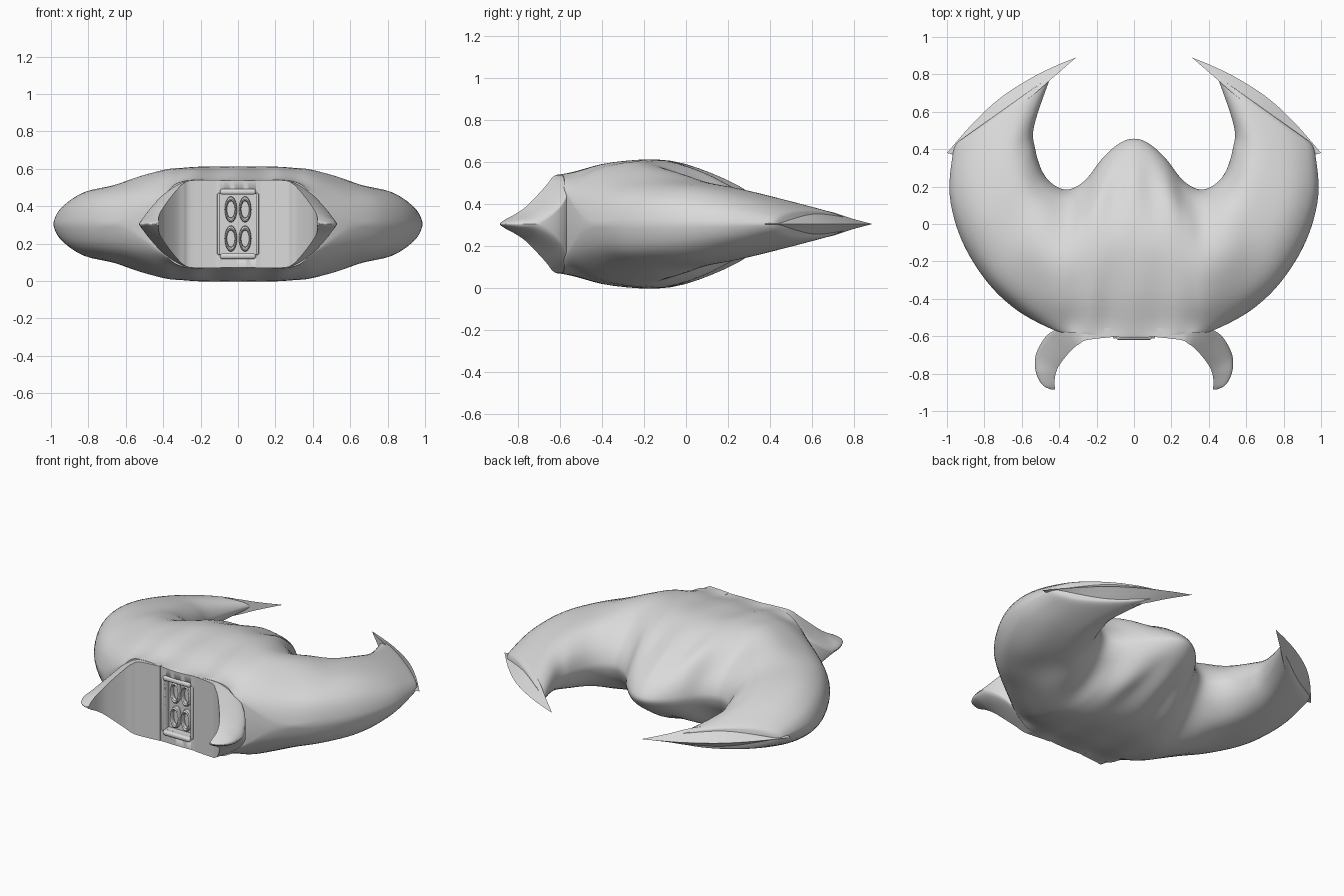
import bpy, bmesh, math

if "Cube" in bpy.data.objects:
    bpy.data.objects.remove(bpy.data.objects["Cube"])

MID = 0.305  # height of the horizontal symmetry plane

hull_grey = bpy.data.materials.new("hull_grey")
hull_grey.diffuse_color = (0.7, 0.7, 0.7, 1)
hull_grey.use_nodes = True
hull_grey.node_tree.nodes["Principled BSDF"].inputs["Base Color"].default_value = hull_grey.diffuse_color


def finish(ob, name, mirror=False, angle=40):
    ob.name = name
    ob.data.materials.append(hull_grey)
    bpy.ops.object.select_all(action='DESELECT')
    ob.select_set(True)
    bpy.context.view_layer.objects.active = ob
    bpy.ops.object.shade_smooth_by_angle(angle=math.radians(angle))
    if mirror:
        ob.modifiers.new("mirror", 'MIRROR')
    return ob


def spline(rows, n):
    """Catmull-Rom resampling of a list of equally long rows."""
    out = []
    for i in range(len(rows) - 1):
        p1, p2 = rows[i], rows[i + 1]
        p0 = rows[i - 1] if i else p1
        p3 = rows[i + 2] if i + 2 < len(rows) else p2
        for k in range(n):
            t = k / n
            out.append([0.5 * (2 * b + (c - a) * t + (2 * a - 5 * b + 4 * c - d) * t * t
                               + (3 * b - a - 3 * c + d) * t ** 3)
                        for a, b, c, d in zip(p0, p1, p2, p3)])
    out.append(list(rows[-1]))
    return out


def loft(name, rows, n=6, m=4, mirror=False):
    """Skin sections: outer x, y, inner x, y, then half heights at even angles across."""
    bm = bmesh.new()
    rings = []
    for ax, ay, bx, by, *hs in spline(rows, n):
        heights = [max(h[0], 0) for h in spline([[h] for h in hs], m)]
        top, low = [], []
        for j, h in enumerate(heights):
            t = (1 - math.cos(math.pi * j / (len(heights) - 1))) / 2
            x, y = ax + (bx - ax) * t, ay + (by - ay) * t
            top.append(bm.verts.new((x, y, MID + h)))
            low.append(bm.verts.new((x, y, MID - h)))
        rings.append(top + low[::-1])
    for r, s in zip(rings, rings[1:]):
        for j in range(len(r)):
            k = (j + 1) % len(r)
            bm.faces.new((r[j], r[k], s[k], s[j]))
    bm.faces.new(rings[0])
    bm.faces.new(rings[-1][::-1])
    bmesh.ops.remove_doubles(bm, verts=bm.verts, dist=1e-5)
    bmesh.ops.recalc_face_normals(bm, faces=bm.faces)
    me = bpy.data.meshes.new(name)
    bm.to_mesh(me)
    bm.free()
    ob = bpy.data.objects.new(name, me)
    bpy.context.collection.objects.link(ob)
    return finish(ob, name, mirror)


def box(name, x, y, z, sx, sy, sz, bevel=0.0):
    bpy.ops.mesh.primitive_cube_add(size=1, location=(x, y, z))
    ob = bpy.context.object
    ob.scale = (sx, sy, sz)
    bpy.ops.object.transform_apply(location=False, rotation=False, scale=True)
    if bevel:
        b = ob.modifiers.new("bevel", 'BEVEL')
        b.width, b.segments = bevel, 3
    return finish(ob, name)


# Crescent hull with both wings, from one wing end to the other
half = [
    (0.00, -.610, .000, .456, .232, .248, .295, .302, .213, .09, 0),
    (0.14, -.600, .080, .430, .235, .238, .285, .302, .200, .09, 0),
    (0.24, -.590, .170, .350, .235, .248, .293, .302, .230, .10, 0),
    (0.33, -.580, .260, .235, .215, .225, .280, .298, .235, .10, 0),
    (0.42, -.570, .350, .185, .140, .190, .262, .290, .220, .11, 0),
    (0.62, -.465, .430, .210, .000, .130, .210, .255, .215, .11, 0),
    (0.785, -.310, .490, .280, .000, .120, .188, .210, .188, .10, 0),
    (0.92, -.090, .528, .400, .000, .105, .170, .180, .160, .09, 0),
    (.985, 0.150, .535, .520, .000, .075, .125, .138, .125, .07, 0),
    (.968, 0.380, .455, .760, .000, .042, .072, .078, .064, .032, 0),
    (.940, 0.440, .425, .805, .000, .028, .045, .050, .040, .018, 0),
]
left = [(-r[0], r[1], -r[2], *r[3:]) for r in half[:0:-1]]
hull = loft("hull", left + half)

# Recess in the nose
cutter = box("nose_cutter", 0, -0.61, MID, 0.19, 0.12, 0.32)
cutter.hide_render = True
cutter.hide_viewport = True
cut = hull.modifiers.new("recess", 'BOOLEAN')
cut.operation, cut.object, cut.solver = 'DIFFERENCE', cutter, 'EXACT'

# Lips above and below the recess, slim posts at its sides
for s in (-1, 1):
    box("frame_post", s * 0.103, -0.597, MID, 0.016, 0.03, 0.33, 0.006)
    box("frame_lip", 0, -0.602, MID + s * 0.172, 0.19, 0.035, 0.03, 0.012)

# Four oval nozzles
for sx in (-1, 1):
    for sz in (-1, 1):
        bpy.ops.mesh.primitive_torus_add(
            location=(sx * 0.038, -0.565, MID + sz * 0.078), rotation=(math.pi / 2, 0, 0),
            major_radius=0.027, minor_radius=0.006, major_segments=28, minor_segments=8)
        bpy.context.object.scale = (1, 2.1, 3)
        finish(bpy.context.object, "nozzle")

# Jaws: blunt on the inner side, thinning towards the outer edge
jaw = [
    (.130, -.540, .120, -.605, .235, .235),
    (.240, -.550, .250, -.620, .233, .233),
    (.310, -.550, .290, -.640, .220, .218),
    (.390, -.555, .325, -.665, .165, .185),
    (.470, -.600, .370, -.715, .075, .130),
    (.525, -.700, .405, -.765, .000, .080),
    (.525, -.790, .422, -.815, .000, .046),
    (.490, -.860, .424, -.860, .000, .022),
    (.440, -.886, .422, -.884, .000, .006),
]
loft("jaw", [(*r[:4], *[r[4] + (r[5] - r[4]) * math.sin(math.pi * i / 12) for i in range(7)])
             for r in jaw], mirror=True)

# Wing tip blades: sharp outer arc, flat sides widening to a base sunk in the wing end
blade = [
    (1.00, .380, .965, .370, .000),
    (.860, .540, .830, .470, .050),
    (.720, .670, .685, .580, .074),
    (.560, .775, .540, .690, .058),
    (.420, .845, .425, .790, .026),
    (.310, .890, .312, .888, .000),
]
loft("wing_tip", [(*r[:4], *[r[4] * (1 - math.cos(math.pi * i / 6)) / 2 for i in range(7)])
                  for r in blade], mirror=True)
